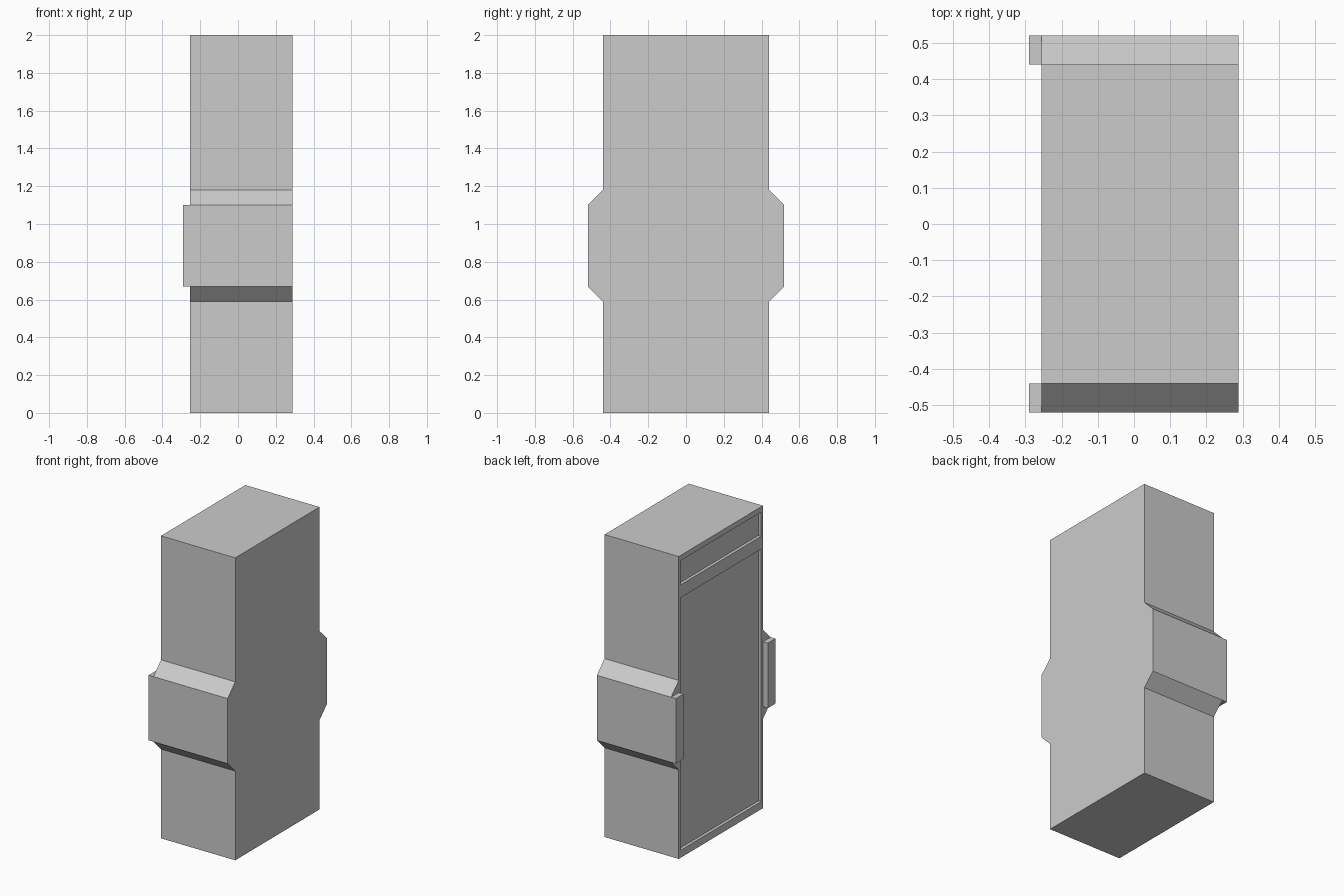
import bpy, bmesh

if "Cube" in bpy.data.objects:
    bpy.data.objects.remove(bpy.data.objects["Cube"])

BACK, FRONT = -0.255, 0.288      # x range of the cabinet
HALF, WIDE = 0.44, 0.52          # half widths of body and side bulges


def link(name, bm):
    bmesh.ops.recalc_face_normals(bm, faces=bm.faces)
    mesh = bpy.data.meshes.new(name)
    bm.to_mesh(mesh)
    bm.free()
    obj = bpy.data.objects.new(name, mesh)
    bpy.context.collection.objects.link(obj)
    return obj


def box(name, x, y, z):
    bm = bmesh.new()
    bmesh.ops.create_cube(bm, size=1)
    for v in bm.verts:
        v.co = [r[0] + (c + 0.5) * (r[1] - r[0]) for c, r in zip(v.co, (x, y, z))]
    return link(name, bm)


# Cabinet body: side silhouette with chamfered bulges, extruded along x
half = [(HALF, 0), (HALF, 0.59), (WIDE, 0.67), (WIDE, 1.10), (HALF, 1.18), (HALF, 2)]
outline = half + [(-y, z) for y, z in reversed(half)]
bm = bmesh.new()
face = bm.faces.new([bm.verts.new((BACK, y, z)) for y, z in outline])
ext = bmesh.ops.extrude_face_region(bm, geom=[face], use_keep_orig=True)
verts = [g for g in ext["geom"] if isinstance(g, bmesh.types.BMVert)]
bmesh.ops.translate(bm, verts=verts, vec=(FRONT - BACK, 0, 0))
body = link("cabinet_body", bm)

# Shallow recesses: header panel and door panel
bpy.context.view_layer.objects.active = body
for name, z in (("header_recess", (1.805, 1.965)), ("door_recess", (0.05, 1.72))):
    cutter = box(name, (BACK - 0.1, BACK + 0.02), (-0.422, 0.422), z)
    cutter.hide_render = True
    mod = body.modifiers.new(name, 'BOOLEAN')
    mod.operation = 'DIFFERENCE'
    mod.solver = 'EXACT'
    mod.object = cutter
    bpy.ops.object.modifier_apply(modifier=mod.name)
    bpy.data.objects.remove(cutter)

# Tabs projecting from the end of each bulge
for side, y in (("left", (HALF, WIDE)), ("right", (-WIDE, -HALF))):
    box(side + "_tab", (-0.29, BACK), y, (0.67, 1.10))
